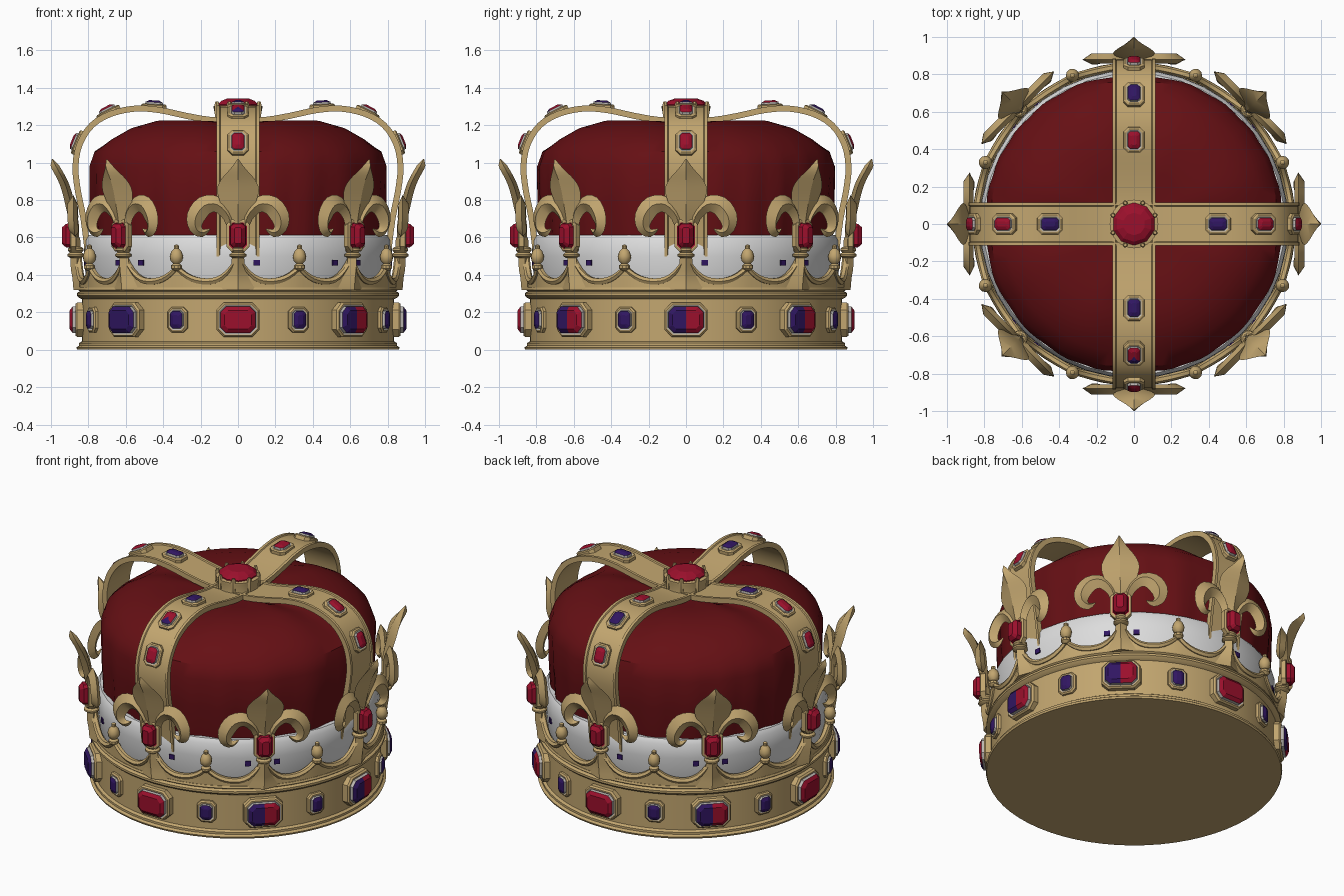
import bpy, bmesh, math
from math import sin, cos, pi, radians
from mathutils import Matrix, Vector

if "Cube" in bpy.data.objects:
    bpy.data.objects.remove(bpy.data.objects["Cube"])


def material(name, rgb):
    m = bpy.data.materials.new(name)
    m.diffuse_color = (*rgb, 1)
    m.use_nodes = True
    m.node_tree.nodes["Principled BSDF"].inputs["Base Color"].default_value = m.diffuse_color
    return m


GOLD = material("gold", (0.54, 0.38, 0.16))
VELVET = material("red velvet", (0.13, 0.005, 0.007))
FUR = material("white fur", (0.72, 0.72, 0.72))
RUBY = material("ruby", (0.33, 0.005, 0.025))
BLUE = material("sapphire", (0.03, 0.008, 0.12))
SILVER = material("silver", (0.5, 0.47, 0.44))


def finish(name, bm, mats, angle=35, matrix=None):
    bmesh.ops.remove_doubles(bm, verts=bm.verts, dist=1e-5)
    bmesh.ops.recalc_face_normals(bm, faces=bm.faces)
    me = bpy.data.meshes.new(name)
    bm.to_mesh(me)
    bm.free()
    for m in mats:
        me.materials.append(m)
    ob = bpy.data.objects.new(name, me)
    bpy.context.collection.objects.link(ob)
    if matrix:
        ob.matrix_world = matrix
    if angle:
        bpy.ops.object.select_all(action='DESELECT')
        ob.select_set(True)
        bpy.context.view_layer.objects.active = ob
        bpy.ops.object.shade_smooth_by_angle(angle=radians(angle))
    return ob


def around(ob, degrees):
    """Copy a front part around the crown; the first angle turns the part itself."""
    base = ob.matrix_world.copy()
    for i, d in enumerate(degrees):
        o = ob if i == 0 else ob.copy()
        if i:
            bpy.context.collection.objects.link(o)
        o.matrix_world = Matrix.Rotation(radians(d), 4, 'Z') @ base


def bridge(bm, rings, closed=True, caps=False):
    for a, b in zip(rings, rings[1:]):
        n = len(a)
        for i in range(n if closed else n - 1):
            j = (i + 1) % n
            bm.faces.new((a[i], a[j], b[j], b[i]))
    if caps:
        bm.faces.new(rings[0])
        bm.faces.new(rings[-1])


def lathe(name, profile, mat, seg=64, angle=35, shape=None, matrix=None, caps=True):
    bm = bmesh.new()
    rings = []
    for r, z in profile:
        ring = []
        for i in range(seg):
            a = 2 * pi * i / seg
            rr, zz = shape(r, z, a) if shape else (r, z)
            ring.append(bm.verts.new((rr * sin(a), -rr * cos(a), zz)))
        rings.append(ring)
    bridge(bm, rings, caps=caps)
    return finish(name, bm, [mat], angle, matrix)


def smooth(pts, n=3):
    """Catmull-Rom through points of any dimension."""
    p = [pts[0]] + list(pts) + [pts[-1]]
    out = []
    for k in range(1, len(p) - 2):
        for s in range(n):
            t = s / n
            out.append([0.5 * (2 * b + (c - a) * t + (2 * a - 5 * b + 4 * c - d) * t * t
                               + (3 * b - a - 3 * c + d) * t ** 3)
                        for a, b, c, d in zip(*p[k - 1:k + 3])])
    return out + [list(pts[-1])]


def leaf(bm, pts, thick):
    """Ridged leaf along (x, r, z, half_width), facing the front."""
    pts = smooth(pts)
    rings = []
    for i, (x, r, z, w) in enumerate(pts):
        q, s = pts[max(i - 1, 0)], pts[min(i + 1, len(pts) - 1)]
        d = Vector((s[0] - q[0], 0, s[2] - q[2])).normalized()
        n = Vector((d.z, 0, -d.x)) * max(w, 0.002)
        c = Vector((x, -r, z))
        t = Vector((0, min(thick, max(w, 0.002)), 0))
        rings.append([bm.verts.new(v) for v in (c + n, c - t, c - n, c + t * 0.7)])
    bridge(bm, rings, caps=True)


def gem(name, w, h, deg, r, z, tilt, colours, height=0.04, dome=0.03, axis=0):
    """Cut-corner stone in a gold setting; a second colour fills the far half of one axis."""
    bm = bmesh.new()
    rings = []
    for inset, d in ((0, -0.02), (0, height * 0.7), (0.008, height), (0.014, height),
                     (0.02, height - 0.004), (0.022, height + dome * 0.5), (0.042, height + dome)):
        a, b = w - inset, h - inset
        c = min(a, b) * 0.42
        rings.append([bm.verts.new((x, y, d)) for x, y in (
            (a, c - b), (a, b - c), (a - c, b), (0, b), (c - a, b), (-a, b - c),
            (-a, c - b), (c - a, -b), (0, -b), (a - c, -b))])
    bridge(bm, rings)
    top = bm.verts.new((0, 0, height + dome))
    for i in range(10):
        bm.faces.new((rings[-1][i], rings[-1][(i + 1) % 10], top))
    bm.faces.ensure_lookup_table()
    for i, f in enumerate(bm.faces):
        if i >= 50:
            f.material_index = 2 if f.calc_center_median()[axis] > -1e-4 else 3
        elif i >= 30:
            f.material_index = 1
    m = (Matrix.Rotation(radians(deg), 4, 'Z') @ Matrix.Translation((0, -r, z))
         @ Matrix.Rotation(radians(tilt), 4, 'X'))
    return finish(name, bm, [GOLD, SILVER, colours[0], colours[-1]], 0, m)


# Base band with mouldings and a closed underside
lathe("base_band", [(0.86, 0), (0.865, 0.012), (0.85, 0.022), (0.85, 0.035), (0.835, 0.045),
                    (0.835, 0.27), (0.85, 0.278), (0.862, 0.29), (0.862, 0.303), (0.845, 0.312),
                    (0.855, 0.32), (0.85, 0.332), (0.80, 0.335)], GOLD)

# Fur lining
lathe("fur_lining", [(0.79, 0.3), (0.81, 0.35), (0.825, 0.5), (0.822, 0.585), (0.805, 0.612),
                     (0.77, 0.61), (0.77, 0.3)], FUR, 40, caps=False)


# Velvet cap with gathered folds, pressed down below the arches
def folds(r, z, a):
    press = cos(2 * a) ** 8
    low = max(0, min(1, (1.12 - z) / 0.4))
    rr = r * (1 + 0.012 * low * cos(22 * a + 2 * sin(3 * a)) - 0.012 * press)
    return rr, z - (0.03 * press if z > 1.1 else 0)


lathe("velvet_cap", [(0.76, 0.4), (0.785, 0.6), (0.797, 0.8), (0.802, 0.98), (0.775, 1.06),
                     (0.70, 1.135), (0.6, 1.19), (0.47, 1.225), (0.3, 1.222), (0.15, 1.195),
                     (0.02, 1.19)], VELVET, 96, 30, folds)


# Scalloped gallery: wall plus a rounded lip along its upper edge
def scallop(deg):
    t = (deg % 45) / 22.5
    side = abs(2 * (t % 1) - 1) ** 2.4
    near_leaf = (t < 0.5 or t > 1.5)
    return 0.365 + (0.135 if near_leaf else 0.075) * side


bm = bmesh.new()
wall, lip = [], []
for i in range(192):
    d = i * 360 / 192
    a, z = radians(d), scallop(d)
    out = Vector((sin(a), -cos(a), 0))
    r = 0.842 + 0.1 * (z - 0.36)
    wall.append([bm.verts.new(out * q + Vector((0, 0, h)))
                 for q, h in ((0.847, 0.32), (r + 0.002, z), (r - 0.015, z), (0.825, 0.32))])
    lip.append([bm.verts.new(out * (r + 0.02 * cos(k * pi / 3)) + Vector((0, 0, z + 0.019 * sin(k * pi / 3))))
                for k in range(6)])
bridge(bm, wall + wall[:1])
bridge(bm, lip + lip[:1])
finish("scalloped_gallery", bm, [GOLD], 40)

# Acorn finials between the leaf ornaments
around(lathe("acorn_finial", [(0.012, 0.42), (0.03, 0.435), (0.03, 0.45), (0.017, 0.46), (0.032, 0.475),
                              (0.036, 0.5), (0.028, 0.525), (0.014, 0.54), (0.014, 0.555), (0.004, 0.562)],
             GOLD, 10, matrix=Matrix.Translation((0, -0.86, 0))),
       [22.5 + 45 * k for k in range(8)])

# Eight three-petalled leaf ornaments
EIGHT = [45 * k for k in range(8)]
bm = bmesh.new()
leaf(bm, [(0, 0.87, 0.58, 0.035), (0, 0.872, 0.67, 0.05), (0, 0.89, 0.76, 0.085), (0, 0.912, 0.85, 0.112),
          (0, 0.935, 0.91, 0.09), (0, 0.965, 0.965, 0.042), (0, 0.993, 1.02, 0.002)], 0.03)
for s in (1, -1):
    leaf(bm, [(s * 0.025, 0.87, 0.60, 0.018), (s * 0.05, 0.875, 0.71, 0.03), (s * 0.11, 0.88, 0.775, 0.042),
              (s * 0.18, 0.88, 0.77, 0.052), (s * 0.225, 0.88, 0.71, 0.05), (s * 0.225, 0.875, 0.65, 0.035),
              (s * 0.19, 0.87, 0.625, 0.022), (s * 0.15, 0.87, 0.645, 0.004)], 0.032)
leaf(bm, [(0, 0.845, 0.32, 0.095), (0, 0.85, 0.38, 0.06), (0, 0.86, 0.45, 0.036), (0, 0.865, 0.6, 0.03)], 0.035)
around(finish("leaf_ornament", bm, [GOLD], 25), EIGHT)
around(lathe("stem_collar", [(0.03, 0.49), (0.045, 0.5), (0.045, 0.51), (0.032, 0.52), (0.042, 0.53),
                             (0.042, 0.54), (0.03, 0.55)], GOLD, 12,
             matrix=Matrix.Translation((0, -0.867, 0))), EIGHT)
ruby = gem("ornament_ruby", 0.062, 0.085, 0, 0.885, 0.61, 90, [RUBY], 0.012, 0.045)
for p in ruby.data.polygons:
    if p.index >= 30:
        p.material_index = 2
around(ruby, EIGHT)

# Band stones: large at the ornaments, small between them
BIG = [[RUBY], [RUBY, BLUE], [RUBY, BLUE], [RUBY, BLUE], [RUBY], [RUBY, BLUE], [RUBY], [BLUE]]
for k, c in enumerate(BIG):
    gem("large_band_stone", 0.115, 0.092, 45 * k, 0.835, 0.16, 90, c, 0.035, 0.03)
    gem("small_band_stone", 0.056, 0.068, 45 * k + 22.5, 0.83, 0.16, 90, [BLUE], 0.025, 0.02)

# Four half arches with raised edges
PATH = smooth([(0.80, 0.5), (0.825, 0.7), (0.855, 0.85), (0.868, 0.98), (0.845, 1.1), (0.78, 1.2), (0.68, 1.26),
               (0.55, 1.288), (0.42, 1.28), (0.28, 1.25), (0.15, 1.228), (0, 1.22)])
bm = bmesh.new()
rings = []
for i, (r, z) in enumerate(PATH):
    q, s = PATH[max(i - 1, 0)], PATH[min(i + 1, len(PATH) - 1)]
    d = Vector((s[0] - q[0], s[1] - q[1])).normalized()
    nr, nz = d.y, -d.x
    rings.append([bm.verts.new((x, -(r + nr * o), z + nz * o)) for x, o in (
        (-0.115, -0.015), (-0.115, 0.017), (-0.098, 0.017), (-0.094, 0.01),
        (0.094, 0.01), (0.098, 0.017), (0.115, 0.017), (0.115, -0.015))])
bridge(bm, rings, caps=True)
around(finish("arch", bm, [GOLD], 35), [0, 90, 180, 270])

# Arch stones from the top down
for k, (upper, middle) in enumerate((([BLUE], [RUBY, BLUE]), ([BLUE], [RUBY]),
                                     ([RUBY], [BLUE]), ([BLUE], [RUBY]))):
    for (r, z, tilt), c in zip(((0.45, 1.293, -3), (0.69, 1.264, 27), (0.852, 1.105, 68)),
                               (upper, middle, [RUBY])):
        gem("arch_stone", 0.055, 0.068, 90 * k, r, z, tilt, c, 0.02, 0.02, axis=1)

# Crowning stone in its clawed setting
lathe("top_setting", [(0.115, 1.2), (0.128, 1.22), (0.122, 1.25), (0.13, 1.29), (0.13, 1.302),
                      (0.11, 1.306)], GOLD, 32)
lathe("top_ruby", [(0.114, 1.29), (0.114, 1.312), (0.095, 1.33), (0.06, 1.343)], RUBY, 10, 0)
around(lathe("top_claw", [(0.012, 1.24), (0.014, 1.31), (0.009, 1.326)], GOLD, 6,
             matrix=Matrix.Translation((0, -0.122, 0))), [22.5 + 45 * k for k in range(8)])

# Small dark spots on the fur
bm = bmesh.new()
bmesh.ops.create_cube(bm, size=1, matrix=Matrix.Translation((0, -0.823, 0.465)) @ Matrix.Diagonal((0.035, 0.009, 0.03, 1)))
around(finish("fur_spot", bm, [BLUE], 0), [90 * k + d for k in range(4) for d in (7, 39, 51)])
